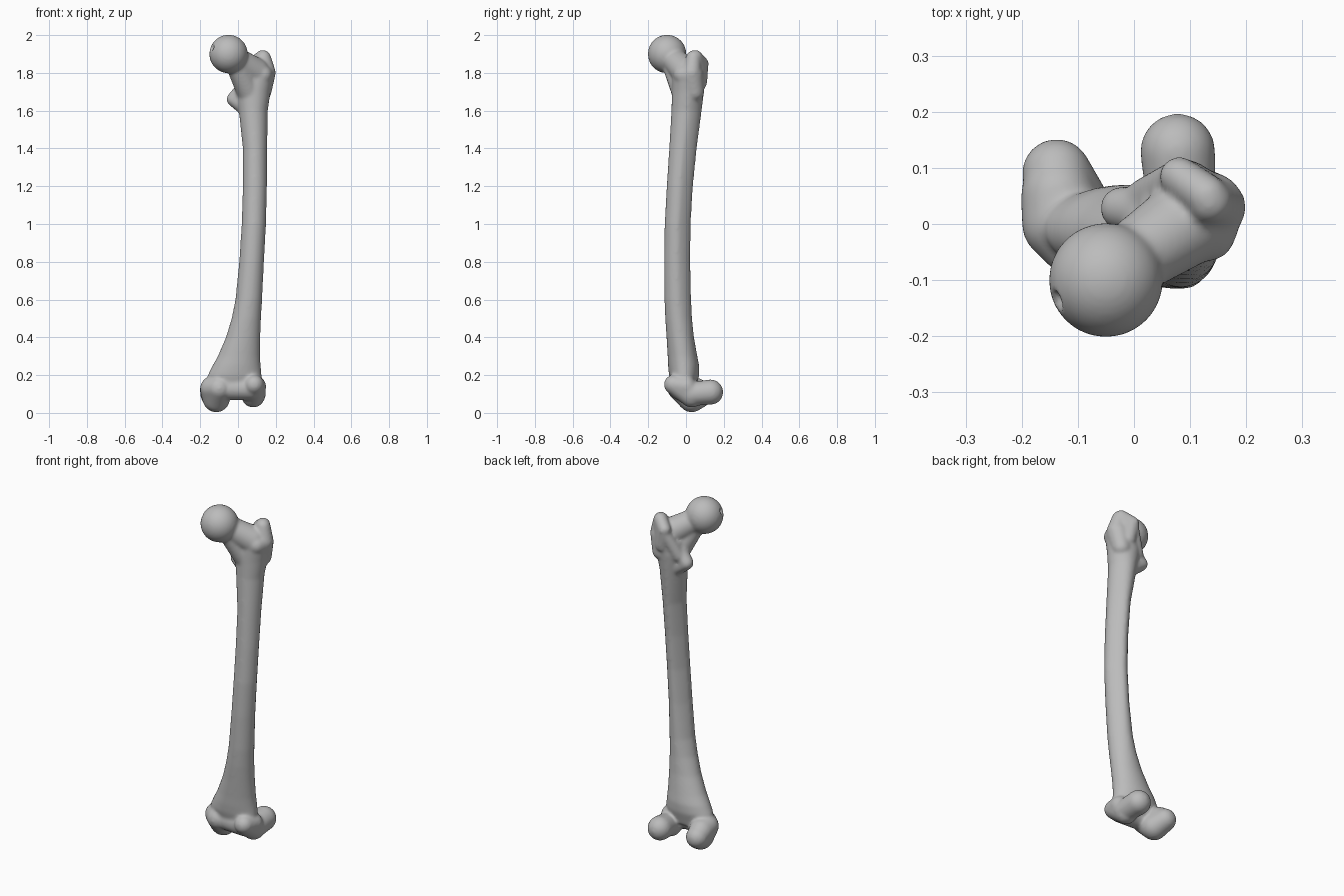
import bpy, bmesh, math
from mathutils import Vector

if "Cube" in bpy.data.objects:
    bpy.data.objects.remove(bpy.data.objects["Cube"])

bone = bpy.data.materials.new("bone_grey")
bone.use_nodes = True
GREY = (0.5, 0.5, 0.5, 1)
bone.diffuse_color = GREY
bone.node_tree.nodes["Principled BSDF"].inputs["Base Color"].default_value = GREY

bm = bmesh.new()


def hull(*balls):
    """Convex skin around balls given as (x, y, z, radius)."""
    part = bmesh.new()
    for x, y, z, r in balls:
        new = bmesh.ops.create_icosphere(part, subdivisions=4, radius=r + 0.002)["verts"]
        bmesh.ops.translate(part, verts=new, vec=(x, y, z))
    if len(balls) > 1:
        out = bmesh.ops.convex_hull(part, input=part.verts)
        inside = [v for v in out["geom_interior"] if isinstance(v, bmesh.types.BMVert)]
        bmesh.ops.delete(part, geom=inside, context="VERTS")
    tmp = bpy.data.meshes.new("part")
    part.to_mesh(tmp)
    part.free()
    bm.from_mesh(tmp)
    bpy.data.meshes.remove(tmp)


def loft(stations, sides=40):
    """Shaft from (z, x min, x max, y min, y max, back ridge) stations."""
    rings = []
    for z, x0, x1, y0, y1, ridge in stations:
        ring = []
        for i in range(sides):
            a = math.tau * i / sides
            c, s = math.cos(a), math.sin(a)
            c *= 1 - ridge * max(s, 0)
            ring.append(bm.verts.new(((x0 + x1 + c * (x1 - x0)) / 2,
                                      (y0 + y1 + s * (y1 - y0)) / 2, z)))
        rings.append(ring)
    for low, high in zip(rings, rings[1:]):
        for i in range(sides):
            j = (i + 1) % sides
            bm.faces.new((low[i], low[j], high[j], high[i]))
    bm.faces.new(rings[0][::-1])
    bm.faces.new(rings[-1])


# Shaft, bowed forward and flared at the knee
loft([
    (0.12, -0.15, 0.12, -0.07, 0.05, 0), (0.2, -0.16, 0.125, -0.09, 0.07, 0),
    (0.25, -0.135, 0.12, -0.095, 0.07, 0), (0.3, -0.107, 0.117, -0.097, 0.06, 0),
    (0.4, -0.064, 0.118, -0.103, 0.042, 0), (0.5, -0.034, 0.122, -0.11, 0.032, 0.1),
    (0.6, -0.014, 0.128, -0.114, 0.027, 0.2), (0.8, 0.006, 0.138, -0.116, 0.023, 0.3),
    (1.0, 0.019, 0.149, -0.113, 0.025, 0.35), (1.2, 0.025, 0.154, -0.102, 0.037, 0.35),
    (1.4, 0.025, 0.155, -0.089, 0.057, 0.3), (1.6, 0.004, 0.158, -0.077, 0.083, 0.15),
    (1.7, -0.01, 0.172, -0.075, 0.095, 0), (1.78, 0.01, 0.188, -0.07, 0.1, 0),
])

# Ball head and neck
hull((-0.05, -0.1, 1.9, 0.1))
hull((-0.03, -0.08, 1.885, 0.06), (0.09, 0.0, 1.805, 0.075))
hull((-0.02, -0.08, 1.86, 0.05), (0.06, -0.01, 1.7, 0.065))

# Greater trochanter with its hooked crest
hull((0.135, 0.03, 1.79, 0.06), (0.125, 0.045, 1.7, 0.05), (0.13, -0.015, 1.79, 0.05))
hull((0.135, 0.04, 1.88, 0.038), (0.15, 0.03, 1.8, 0.048))
hull((0.13, 0.05, 1.885, 0.035), (0.08, 0.085, 1.85, 0.033), (0.1, 0.07, 1.75, 0.04))
hull((0.08, 0.085, 1.83, 0.03), (0.02, 0.045, 1.7, 0.035))

# Lesser trochanter
hull((-0.022, 0.028, 1.66, 0.037), (0.04, 0.02, 1.62, 0.045))
hull((-0.022, 0.028, 1.66, 0.037), (0.04, 0.02, 1.72, 0.045))

# Inner condyle
hull((-0.1, -0.035, 0.13, 0.062), (-0.135, 0.0, 0.13, 0.063),
     (-0.115, 0.03, 0.075, 0.07), (-0.135, 0.05, 0.12, 0.065))
hull((-0.115, 0.03, 0.075, 0.07), (-0.138, 0.09, 0.1, 0.06))

# Outer condyle
hull((0.085, -0.065, 0.15, 0.05), (0.095, 0.0, 0.14, 0.052), (0.08, 0.03, 0.09, 0.06))
hull((0.085, 0.03, 0.1, 0.06), (0.078, 0.13, 0.11, 0.065))

# Web between the condyles
hull((-0.09, -0.02, 0.13, 0.06), (0.07, -0.03, 0.13, 0.06))

# Fuse the parts into one soft surface
bmesh.ops.recalc_face_normals(bm, faces=bm.faces)
mesh = bpy.data.meshes.new("thigh_bone")
bm.to_mesh(mesh)
bm.free()
femur = bpy.data.objects.new("thigh_bone", mesh)
bpy.context.collection.objects.link(femur)
fuse = femur.modifiers.new("fuse", "REMESH")
fuse.mode = "VOXEL"
fuse.voxel_size = 0.007
soften = femur.modifiers.new("soften", "SMOOTH")
soften.factor = 0.5
soften.iterations = 16
graph = bpy.context.evaluated_depsgraph_get()
fused = bpy.data.meshes.new_from_object(femur.evaluated_get(graph))
femur.modifiers.clear()
femur.data = fused

# Small pit on the ball head
pit = Vector((-0.138, -0.136, 1.932))
inward = (Vector((-0.05, -0.1, 1.9)) - pit).normalized()
for v in fused.vertices:
    d = (v.co - pit).length / 0.022
    if d < 1:
        v.co += inward * 0.016 * (1 - d * d) ** 2

fused.materials.clear()
fused.materials.append(bone)
for p in fused.polygons:
    p.use_smooth = True
    p.material_index = 0
